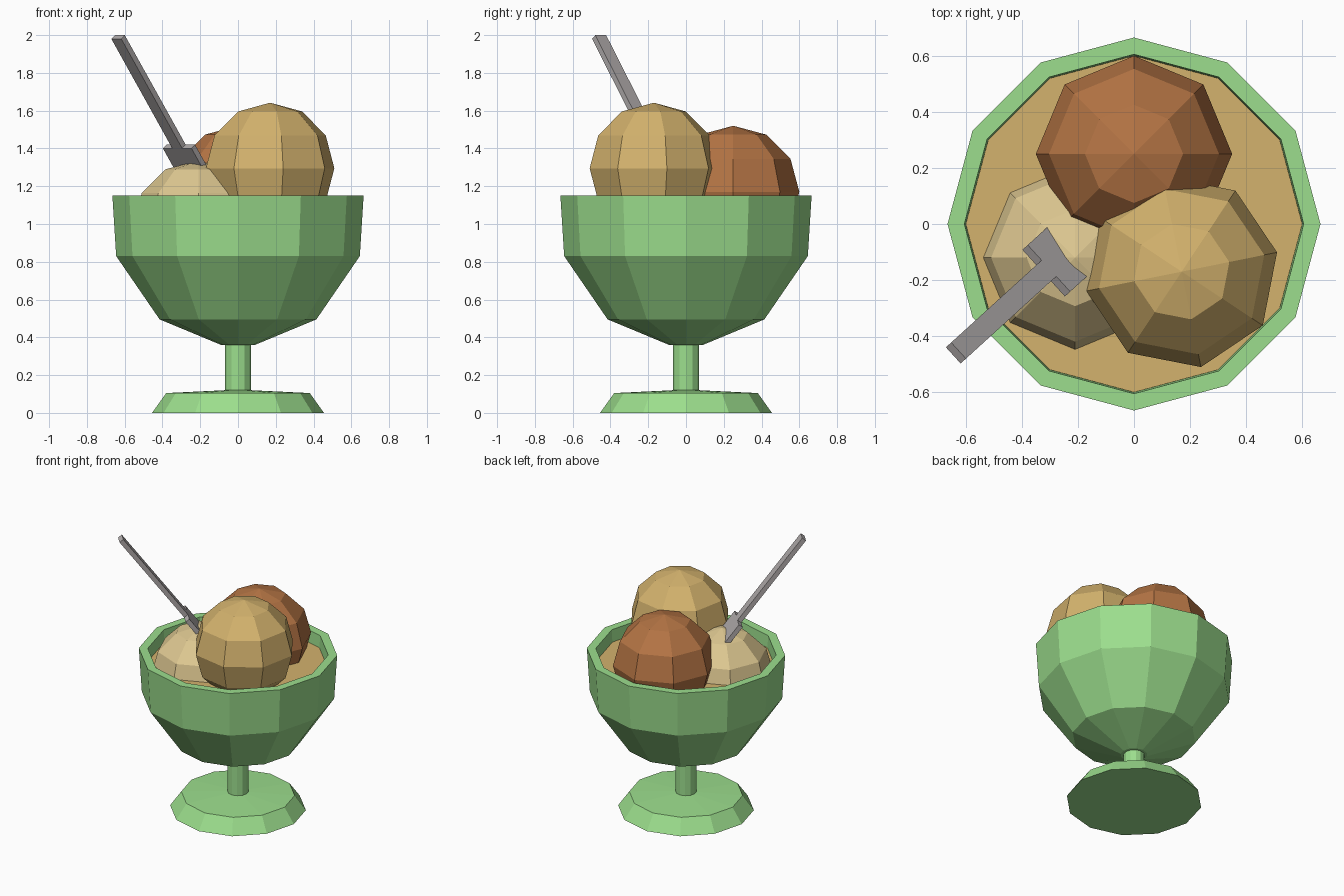
import bpy, bmesh, math
from mathutils import Vector, Matrix

if "Cube" in bpy.data.objects:
    bpy.data.objects.remove(bpy.data.objects["Cube"])


def material(name, rgb):
    lin = [(c / 255 / 12.92) if c < 11 else ((c / 255 + 0.055) / 1.055) ** 2.4 for c in rgb]
    m = bpy.data.materials.new(name)
    m.diffuse_color = (*lin, 1)
    m.use_nodes = True
    m.node_tree.nodes["Principled BSDF"].inputs["Base Color"].default_value = m.diffuse_color
    return m


GREEN = material("green_glass", (156, 222, 141))
VANILLA = material("vanilla", (211, 178, 109))
CREAM = material("pale_cream", (222, 200, 145))
CHOCOLATE = material("chocolate", (180, 116, 68))
STEEL = material("grey_metal", (176, 171, 171))


def finish(name, bm, mat):
    bmesh.ops.recalc_face_normals(bm, faces=bm.faces)
    me = bpy.data.meshes.new(name)
    bm.to_mesh(me)
    bm.free()
    me.materials.append(mat)
    ob = bpy.data.objects.new(name, me)
    bpy.context.collection.objects.link(ob)
    return ob


def lathe(name, profile, mat, sides=12):
    """Revolve (radius, z) points around the z axis."""
    bm = bmesh.new()
    rings = []
    for r, z in profile:
        rings.append([bm.verts.new((r * math.cos(2 * math.pi * i / sides),
                                    r * math.sin(2 * math.pi * i / sides), z))
                      for i in range(sides)])
    for a, b in zip(rings, rings[1:]):
        for i in range(sides):
            j = (i + 1) % sides
            bm.faces.new((a[i], a[j], b[j], b[i]))
    bm.faces.new(rings[0])
    bm.faces.new(rings[-1])
    return finish(name, bm, mat)


# footed glass bowl: foot, stem, outer wall, rim, inner wall
lathe("glass_bowl", [
    (0.455, 0), (0.38, 0.105), (0.07, 0.12), (0.07, 0.36), (0.09, 0.36),
    (0.415, 0.495), (0.645, 0.83), (0.665, 1.15),
    (0.605, 1.15), (0.59, 0.85), (0.38, 0.54), (0.08, 0.42)], GREEN)

# ice cream filling inside the bowl
lathe("filling", [(0.588, 0.87), (0.60, 1.06)], VANILLA)


def scoop(name, centre, radius, turn, mat):
    bm = bmesh.new()
    bmesh.ops.create_uvsphere(
        bm, u_segments=8, v_segments=6, radius=radius,
        matrix=Matrix.Translation(centre) @ Matrix.Rotation(turn, 4, 'Z'))
    finish(name, bm, mat)


scoop("vanilla_scoop", (0.17, -0.17, 1.295), 0.347, 0.2, VANILLA)
scoop("chocolate_scoop", (0, 0.25, 1.17), 0.35, 0, CHOCOLATE)
scoop("cream_scoop", (-0.21, -0.12, 0.99), 0.346, 0, CREAM)

# spoon: slim handle and a wider head sunk into the cream scoop
axis = Vector((0.445, 0.405, -0.80)).normalized()
side = Vector((-axis.y, axis.x, 0)).normalized()
normal = axis.cross(side)
top = Vector((-0.635, -0.46, 1.99))


def spoon_part(name, start, end, width, thick):
    length = end - start
    mid = top + axis * (start + length / 2)
    frame = Matrix((axis * length, side * width, normal * thick)).transposed().to_4x4()
    bm = bmesh.new()
    bmesh.ops.create_cube(bm, size=1, matrix=Matrix.Translation(mid) @ frame)
    finish(name, bm, STEEL)


spoon_part("spoon_handle", 0, 0.76, 0.078, 0.032)
spoon_part("spoon_head", 0.725, 0.97, 0.225, 0.032)
